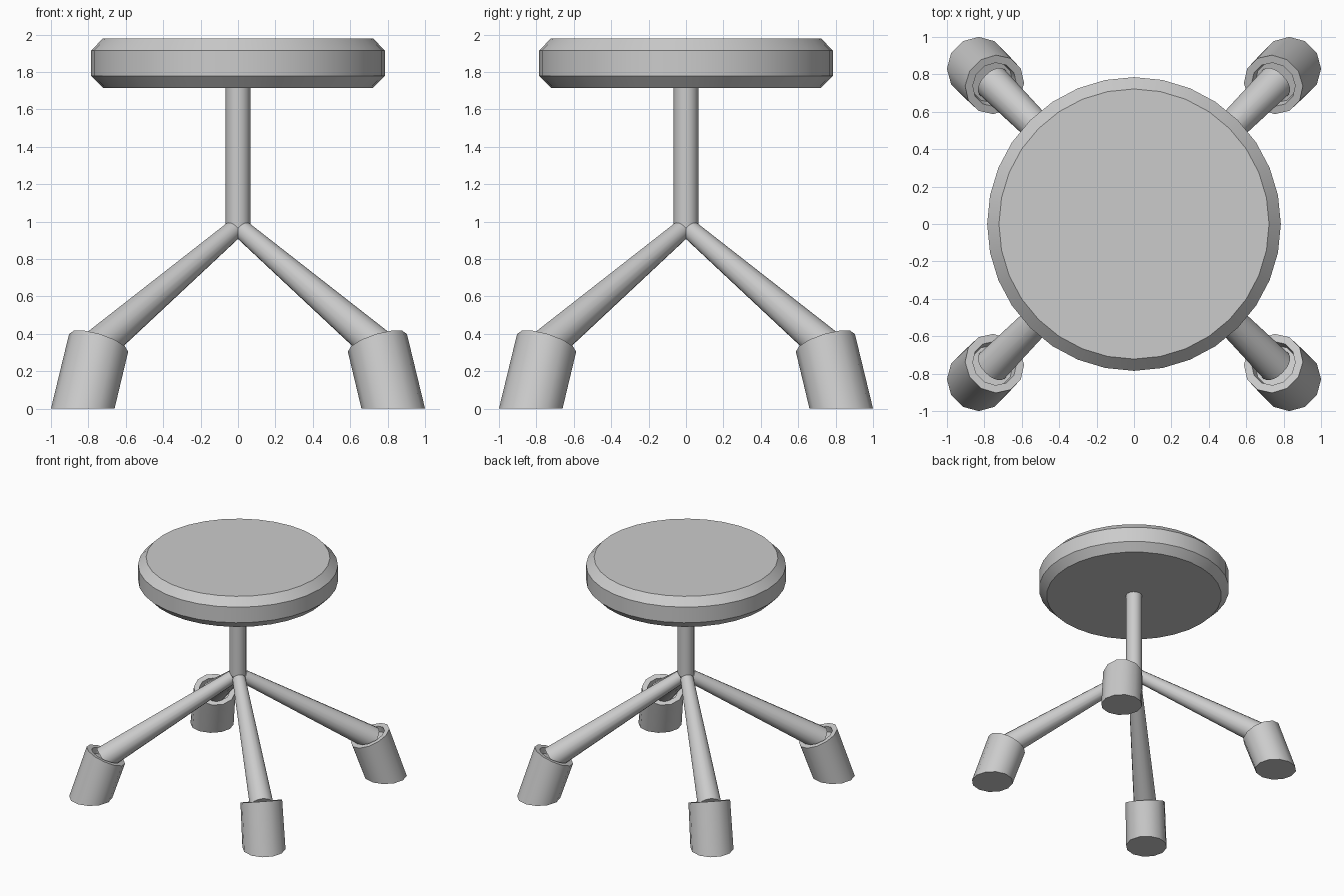
import bpy, bmesh
from math import pi, cos, sin, radians
from mathutils import Vector

if "Cube" in bpy.data.objects:
    bpy.data.objects.remove(bpy.data.objects["Cube"])


def loft(name, rings, smooth=35):
    """Skin a list of equal-sided rings and cap both ends."""
    bm = bmesh.new()
    rows = [[bm.verts.new(p) for p in ring] for ring in rings]
    n = len(rows[0])
    for a, b in zip(rows, rows[1:]):
        for i in range(n):
            j = (i + 1) % n
            bm.faces.new((a[i], a[j], b[j], b[i]))
    bm.faces.new(rows[0][::-1])
    bm.faces.new(rows[-1])
    bmesh.ops.recalc_face_normals(bm, faces=bm.faces)
    mesh = bpy.data.meshes.new(name)
    bm.to_mesh(mesh)
    bm.free()
    obj = bpy.data.objects.new(name, mesh)
    bpy.context.collection.objects.link(obj)
    bpy.ops.object.select_all(action='DESELECT')
    obj.select_set(True)
    bpy.context.view_layer.objects.active = obj
    bpy.ops.object.shade_smooth_by_angle(angle=radians(smooth))
    return obj


def ring(centre, r, u, v, n, offset=0.0):
    return [centre + r * (cos(a) * u + sin(a) * v)
            for a in (offset + 2 * pi * i / n for i in range(n))]


X, Y, Z = Vector((1, 0, 0)), Vector((0, 1, 0)), Vector((0, 0, 1))

# Round seat with chamfered rims
loft("seat", [ring(Z * z, r, X, Y, 32) for r, z in
              ((0.722, 1.715), (0.785, 1.78), (0.785, 1.915), (0.722, 1.98))], 30)

# Central column
loft("column", [ring(Z * z, 0.066, X, Y, 16) for z in (0.97, 1.73)])

corners = {"back_right": 45, "back_left": 135, "front_left": 225, "front_right": 315}
for corner, deg in corners.items():
    a = radians(deg)
    out = Vector((cos(a), sin(a), 0))
    side = Vector((-sin(a), cos(a), 0))

    # Tapered leg splaying out from the column into the foot
    start = out * 0.042 + Z * 0.95
    end = out * 1.075 + Z * 0.325
    axis = (end - start).normalized()
    up = side.cross(axis)
    loft(corner + "_leg", [ring(start, 0.052, up, side, 16),
                           ring(end, 0.095, up, side, 16)])

    # Leaning foot: flat base, tilted rim, shallow socket for the leg
    tilt = radians(24)
    u = out * cos(tilt) + Z * sin(tilt)
    down = out * sin(tilt) - Z * cos(tilt)
    top = out * 1.054 + Z * 0.352
    off = radians(15)
    loft(corner + "_foot", [
        ring(out * 1.174, 0.17, out, side, 12, off),
        ring(top, 0.165, u, side, 12, off),
        ring(top, 0.122, u, side, 12, off),
        ring(top + down * 0.05, 0.115, u, side, 12, off)])
